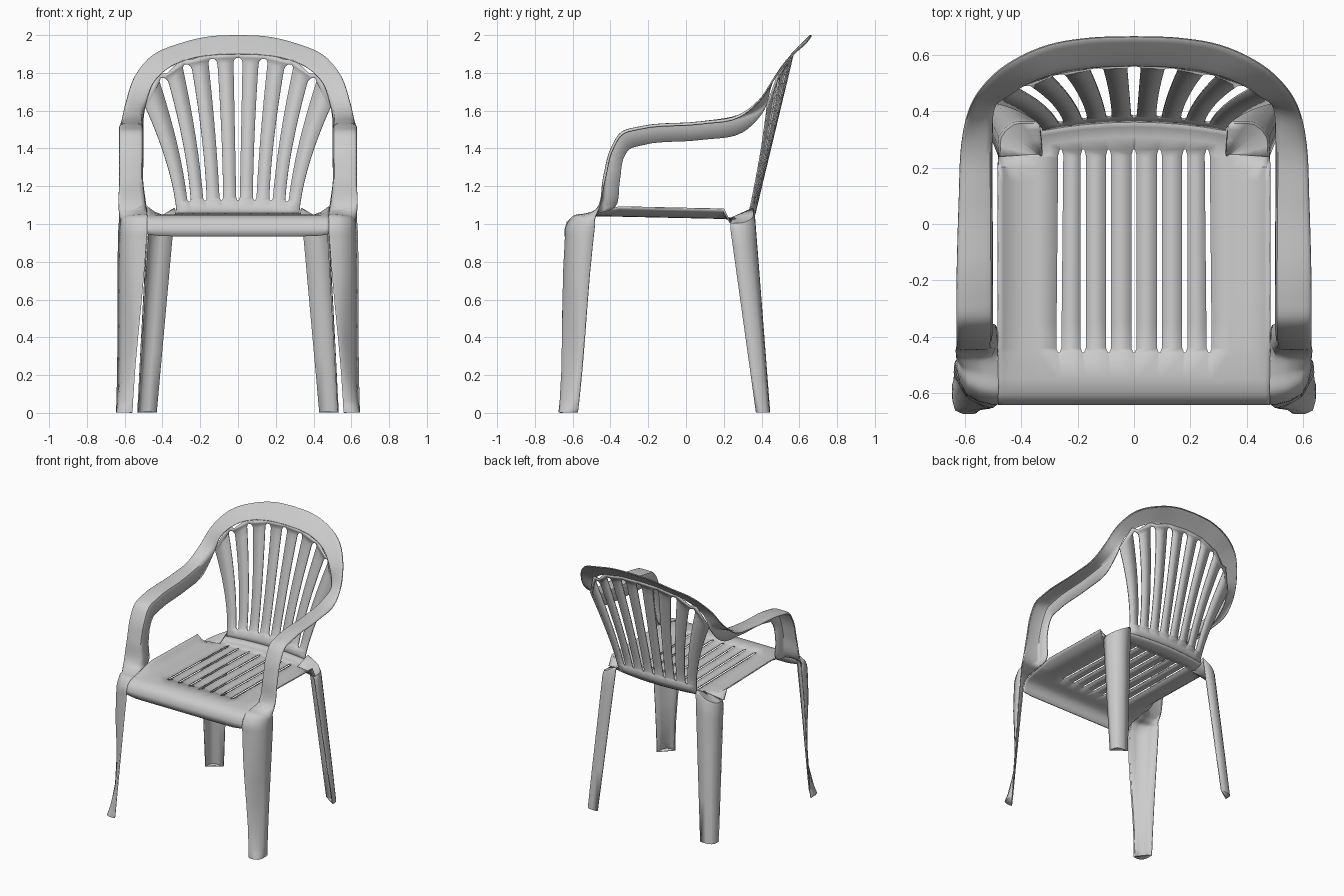
import bpy, bmesh
from mathutils import Vector

if "Cube" in bpy.data.objects:
    bpy.data.objects.remove(bpy.data.objects["Cube"])

def sheet(name, rows, skip=lambda i, j: False, sole=False):
    """Thin mirrored shell from a grid of points (right half, x >= 0)."""
    bm = bmesh.new()
    grid = [[bm.verts.new(p) for p in r] for r in rows]
    for i in range(len(rows) - 1):
        for j in range(len(rows[0]) - 1):
            if not skip(i, j):
                bm.faces.new((grid[i][j], grid[i][j + 1], grid[i + 1][j + 1], grid[i + 1][j]))
    if sole:
        bm.faces.new(grid[-1])
    bmesh.ops.remove_doubles(bm, verts=bm.verts, dist=0.0002)
    bmesh.ops.delete(bm, geom=[v for v in bm.verts if not v.link_faces], context='VERTS')
    bmesh.ops.recalc_face_normals(bm, faces=bm.faces)
    me = bpy.data.meshes.new(name)
    bm.to_mesh(me)
    bm.free()
    ob = bpy.data.objects.new(name, me)
    bpy.context.collection.objects.link(ob)
    bpy.ops.object.select_all(action='DESELECT')
    ob.select_set(True)
    bpy.context.view_layer.objects.active = ob
    bpy.ops.object.shade_smooth_by_angle(angle=0.9)
    m = ob.modifiers.new("Mirror", 'MIRROR')
    m.merge_threshold = 0.001
    s = ob.modifiers.new("Thickness", 'SOLIDIFY')
    s.thickness, s.offset = 0.008, 0
    return ob

def smooth(pts, n):
    """Curve through points, tangents weighted by segment length."""
    P = [Vector(p) for p in pts]
    h = [max((b - a).length, 1e-4) for a, b in zip(P, P[1:])]
    d = [(b - a) / k for a, b, k in zip(P, P[1:], h)]
    m = [d[0]] + [(d[i - 1] * h[i] + d[i] * h[i - 1]) / (h[i] + h[i - 1]) for i in range(1, len(d))] + [d[-1]]
    out = []
    for i, k in enumerate(h):
        for s in range(n):
            t = s / n
            out.append(P[i] * (2*t**3 - 3*t*t + 1) + m[i] * k * (t**3 - 2*t*t + t)
                       + P[i + 1] * (3*t*t - 2*t**3) + m[i + 1] * k * (t**3 - t*t))
    return out + [P[-1]]

def fillet(pts, r):
    """Round the inner corners of a polyline."""
    P = [Vector(p) for p in pts]
    out = [P[0]]
    for a, b, c in zip(P, P[1:], P[2:]):
        p = b + (a - b) * min(0.45, r / max((a - b).length, 1e-4))
        q = b + (c - b) * min(0.45, r / max((c - b).length, 1e-4))
        out += [p, p * .25 + b * .5 + q * .25, q]
    return out + [P[-1]]

# Back rim: inner and outer edge, nearly flat
inner = [(0, .565, 1.905), (.13, .56, 1.9), (.25, .545, 1.88),
         (.37, .505, 1.83), (.45, .455, 1.75), (.497, .41, 1.635)]
outer = [(0, .66, 2), (.15, .655, 1.992), (.30, .63, 1.957),
         (.45, .56, 1.892), (.54, .475, 1.785), (.585, .385, 1.655)]
lip = [(x, y - .002, z - .006) for x, y, z in inner[:5]] + [(.497, .415, 1.605)]
rim = [(x + min(.004, x), y + .002, z - .006) for x, y, z in outer]
# Armrest and post with an inner flange: inner x, outer x, y, z, flange offset y, z
for xi, xo, y, z, dy, dz in (
        (.507, .603, .28, 1.575, .02, -.09), (.507, .612, .08, 1.54, 0, -.095),
        (.505, .62, -.25, 1.512, .01, -.097), (.505, .62, -.34, 1.485, .04, -.09),
        (.505, .62, -.395, 1.4, .075, -.03), (.508, .62, -.435, 1.25, .085, -.02),
        (.49, .622, -.475, 1.075, .1, .015)):
    inner.append((xi, y, z))
    outer.append((xo, y, z))
    lip.append((xi - .002, y + dy, z + dz))
    rim.append((xo + .006, y + .12 * dy, z + .12 * dz))
# Front leg, a shallow diagonal channel: as above, with the offset of the outer back edge
for xi, xo, y, z, dy, dz in (
        (.482, .626, -.53, 1.054, .047, -.03), (.48, .628, -.6, 1.04, .118, -.04),
        (.48, .63, -.635, .99, .15, -.02), (.485, .632, -.643, .9, .15, 0),
        (.557, .64, -.668, .06, .102, 0), (.56, .642, -.672, .004, .1, 0)):
    b, d = Vector((xi, y, z)), Vector((xo, y + dy, z + dz))
    k = .4 if z > .01 else .05
    inner.append(b)
    outer.append(Vector((xo, y, z)).lerp((b + d) / 2, k))
    lip.append(b.lerp(d, .06))
    rim.append(d)
lines = [smooth(c, 5) for c in (lip, inner, outer, rim)]
sheet("rim_arms_and_front_legs",
      [fillet(p, .02 if i < 60 else .06) for i, p in enumerate(zip(*lines))], sole=True)

# Seat: rolled front apron, raised sides, slots, narrow rear tongue
profile = [(-.638, .935), (-.638, .975), (-.628, 1.01), (-.6, 1.033), (-.55, 1.043)]
profile += [(y, 1.035 - .022 * y) for y in (-.455, -.44, -.35, -.2, 0, .15, .2, .235, .245, .265)]
profile += [(.31, 1.033), (.345, 1.04), (.363, 1.055)]
rows = []
for i, (y, z) in enumerate(profile):
    w = .003 if i in (5, 14) else .009
    xs = [0, w]
    for c in (.09, .18, .262 - .01 * y):
        xs += [c - w, c + w]
    xs += [.34, .40, .44, .465, .482]
    lift = min(1, max(0, (y + .52) / .15)) if y < .22 else -.5
    row = []
    for x in xs:
        e = min(1, max(0, (x - .38) / .1)) ** 2
        edge = .012 * e if i == 0 else .048 * e * lift
        if y > .24 and x > .28:
            x, edge = .28 + (x - .28) * .3, 0
        row.append((x, y - (.29 * x * x if y > .3 else 0), z + edge))
    rows.append(row)
sheet("seat", rows, lambda i, j: j in (0, 2, 4, 6) and 5 <= i < 14)

# Fan-shaped back with slats
def rim_z(x):
    for a, b in zip(inner, inner[1:]):
        if x <= b[0]:
            return a[2] + (b[2] - a[2]) * (x - a[0]) / (b[0] - a[0])

levels = [0, .04, .09, .105] + [k / 10 for k in range(2, 9)] + [.88, .94, .957, .97, 1]
rows = []
for i, t in enumerate(levels):
    w = (.008 + .017 * t) * (.4 if i in (2, 14) else .85 if i == 13 else 1)
    cols = [(0, 0, 0), (0, 0, w)]
    for b, c in ((.087, .137), (.172, .277), (.255, .405)):
        cols += [(b, c, -w), (b, c, w)]
    cols.append((.325, .497, 0))
    row = []
    for b, c, o in cols:
        z = 1.05 + (rim_z(c) - 1.05) * t
        x = b + (c - b) * t ** 1.55 + o
        row.append((x, .375 + .24 * (z - 1.1) - .29 * x * x, z))
    rows.append(row)
sheet("back_slats", rows, lambda i, j: j in (0, 2, 4, 6) and 2 <= i < 14)

# Rear legs: flared corner channels with a rounded shoulder
top = [(.475, .235, 1.0), (.482, .31, 1.0), (.43, .362, 1.03), (.335, .36, 1.085)]
foot = [(.53, .37, .004), (.53, .415, .004), (.505, .442, .004), (.43, .442, .004)]
hub = Vector((.325, .236, 1.03))
leg = [[hub + (Vector(p) - hub) * k for p in top] for k in (.05, .5, .8, .95)]
for t in (0, .1, .4, .7, 1):
    leg.append([Vector(a).lerp(Vector(b), t) - Vector((0, 0, .025 * (1 - t)))
                for a, b in zip(top, foot)])
sheet("rear_legs", [fillet(r, .03) for r in leg], sole=True)
